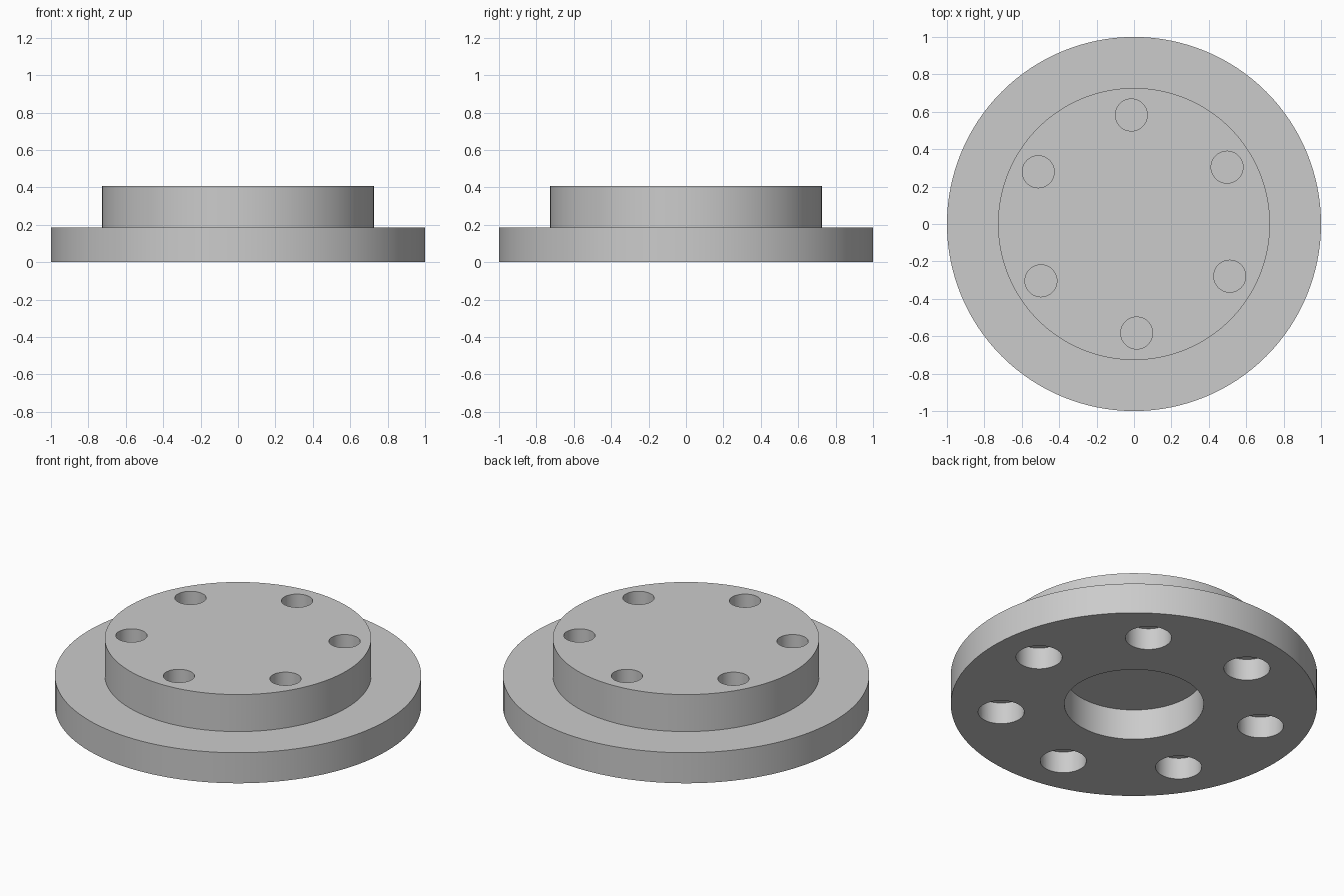
import bpy
import bmesh
from math import cos, sin, pi, radians

SEGMENTS = 128
PLATE_TOP = 0.184
BOSS_TOP = 0.407

cube = bpy.data.objects.get("Cube")
if cube:
    bpy.data.objects.remove(cube, do_unlink=True)

# Single grey material
grey = bpy.data.materials.new("metal_grey")
grey.use_nodes = True
colour = (0.6, 0.6, 0.6, 1)
grey.diffuse_color = colour
grey.node_tree.nodes["Principled BSDF"].inputs["Base Color"].default_value = colour


def add_turned(bm, rings, count, centre=(0, 0)):
    """Closed solid of revolution through (radius, z) rings, capped at both ends."""
    loops = []
    for radius, z in rings:
        loops.append([bm.verts.new((centre[0] + radius * cos(2 * pi * i / count),
                                    centre[1] + radius * sin(2 * pi * i / count), z))
                      for i in range(count)])
    for low, high in zip(loops, loops[1:]):
        for i in range(count):
            j = (i + 1) % count
            bm.faces.new((low[i], low[j], high[j], high[i]))
    bm.faces.new(loops[0])
    bm.faces.new(loops[-1])


def finish(bm, name):
    bmesh.ops.recalc_face_normals(bm, faces=bm.faces)
    mesh = bpy.data.meshes.new(name)
    bm.to_mesh(mesh)
    bm.free()
    obj = bpy.data.objects.new(name, mesh)
    bpy.context.collection.objects.link(obj)
    mesh.materials.append(grey)
    return obj


def add_hole_ring(bm, count, phase, ring_radius, hole_radius, bottom, top):
    for k in range(count):
        a = radians(phase) + 2 * pi * k / count
        add_turned(bm, [(hole_radius, bottom), (hole_radius, top)], 48,
                   (ring_radius * cos(a), ring_radius * sin(a)))


# Stepped disc: blind centre bore, wide plate, raised boss
bm = bmesh.new()
add_turned(bm, [(0.38, PLATE_TOP), (0.38, 0), (1, 0), (1, PLATE_TOP),
                (0.727, PLATE_TOP), (0.727, BOSS_TOP)], SEGMENTS)
flange = finish(bm, "stepped_flange")

# Blind holes: six in the boss, seven in the underside
bm = bmesh.new()
add_hole_ring(bm, 6, 31.4, 0.583, 0.0855, BOSS_TOP - 0.15, BOSS_TOP + 0.1)
add_hole_ring(bm, 7, 56.2, 0.73, 0.126, -0.1, 0.13)
cutter = finish(bm, "hole_cutter")
cutter.hide_render = True

cut = flange.modifiers.new("holes", 'BOOLEAN')
cut.operation = 'DIFFERENCE'
cut.solver = 'EXACT'
cut.object = cutter

bpy.ops.object.select_all(action='DESELECT')
flange.select_set(True)
bpy.context.view_layer.objects.active = flange
bpy.ops.object.modifier_apply(modifier=cut.name)
bpy.data.objects.remove(cutter, do_unlink=True)
bpy.ops.object.shade_smooth_by_angle(angle=radians(30))
